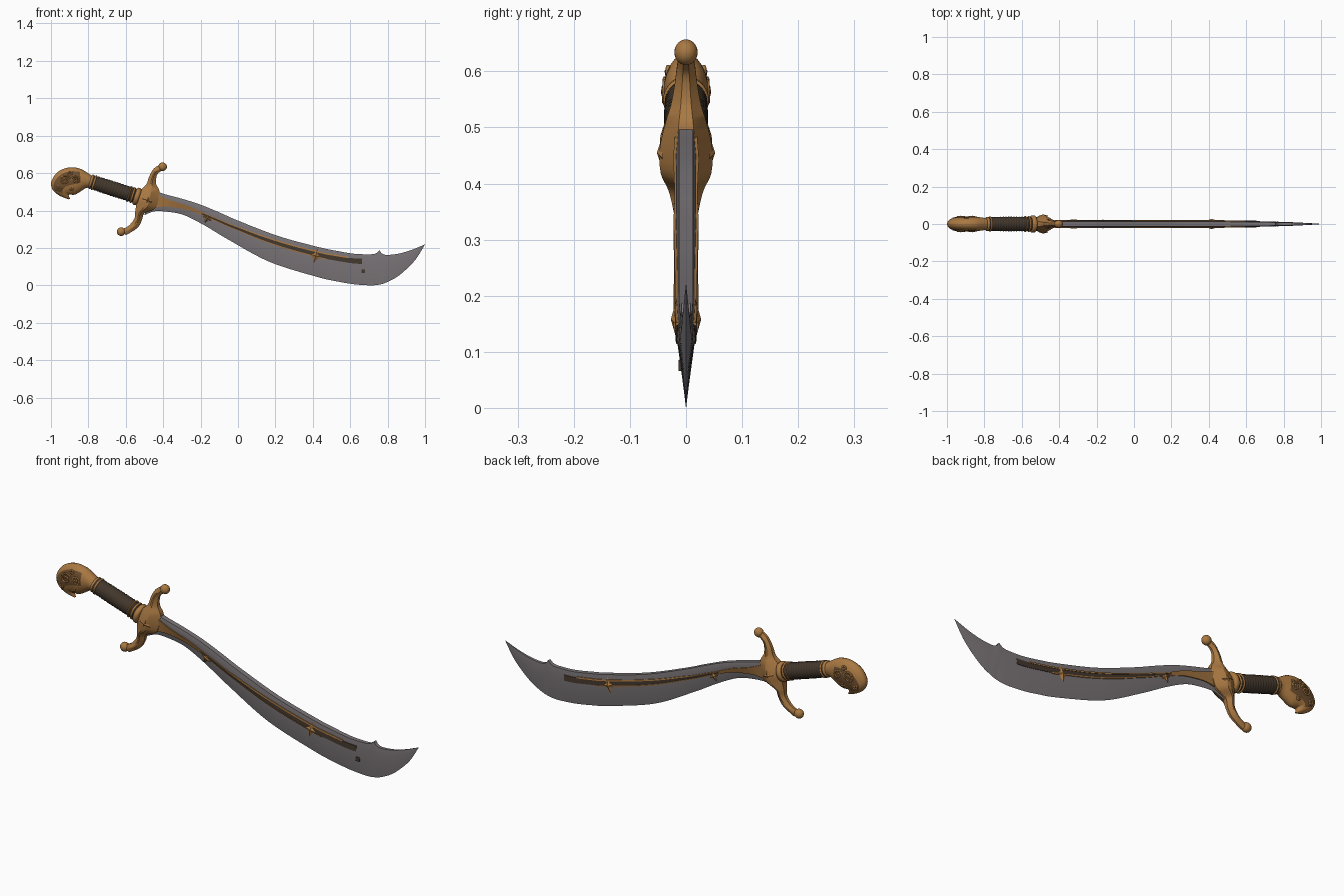
import bpy, bmesh, math
from mathutils import Vector

if "Cube" in bpy.data.objects:
    bpy.data.objects.remove(bpy.data.objects["Cube"])


def material(name, r, g, b):
    m = bpy.data.materials.new(name)
    m.diffuse_color = (r, g, b, 1)
    m.use_nodes = True
    m.node_tree.nodes["Principled BSDF"].inputs["Base Color"].default_value = m.diffuse_color
    return m


STEEL = material("grey steel", 0.20, 0.18, 0.19)
BRONZE = material("bronze", 0.40, 0.19, 0.055)
DARK_BRONZE = material("dark bronze", 0.15, 0.075, 0.028)
LEATHER = material("dark leather", 0.055, 0.038, 0.025)


def finish(bm, name, mats, angle=35):
    bmesh.ops.remove_doubles(bm, verts=bm.verts, dist=1e-5)
    bmesh.ops.recalc_face_normals(bm, faces=bm.faces)
    me = bpy.data.meshes.new(name)
    bm.to_mesh(me)
    bm.free()
    for m in mats:
        me.materials.append(m)
    ob = bpy.data.objects.new(name, me)
    bpy.context.collection.objects.link(ob)
    bpy.ops.object.select_all(action='DESELECT')
    ob.select_set(True)
    bpy.context.view_layer.objects.active = ob
    bpy.ops.object.shade_smooth_by_angle(angle=math.radians(angle))
    return ob


def smooth_rows(rows, n=4):
    # Catmull-Rom refinement of rows of numbers
    out = []
    for i in range(len(rows) - 1):
        p0, p1, p2, p3 = (rows[max(0, min(len(rows) - 1, i + k))] for k in (-1, 0, 1, 2))
        for j in range(n):
            t = j / n
            out.append([0.5 * (2 * b + (c - a) * t + (2 * a - 5 * b + 4 * c - d) * t * t
                        + (3 * b - a - 3 * c + d) * t ** 3) for a, b, c, d in zip(p0, p1, p2, p3)])
    return out + [list(rows[-1])]


def bridge(name, rings, mats, rule=None, angle=35):
    bm = bmesh.new()
    vs = [[bm.verts.new(p) for p in ring] for ring in rings]
    n = len(vs[0])
    for i in range(len(vs) - 1):
        for j in range(n):
            k = (j + 1) % n
            f = bm.faces.new((vs[i][j], vs[i][k], vs[i + 1][k], vs[i + 1][j]))
            if rule:
                f.material_index = rule(i / len(vs), j / n)
    bm.faces.new(vs[0])
    bm.faces.new(vs[-1])
    return finish(bm, name, mats, angle)


def section(row, profile):
    # row: first edge x z, second edge x z, half thickness
    ux, uz, lx, lz, w = row
    return [(ux + (lx - ux) * f, w * y, uz + (lz - uz) * f) for f, y in profile]


OVAL = [(0.5 - 0.5 * math.cos(a), math.sin(a)) for a in (2 * math.pi * k / 24 for k in range(24))]

# Blade: back edge and cutting edge pairs, split at the back spike
body = [(-.47, .515, -.50, .375, .018), (-.40, .49, -.445, .396, .018), (-.30, .463, -.365, .392, .018),
        (-.205, .433, -.285, .374, .018), (-.10, .39, -.178, .32, .018), (.01, .342, -.044, .24, .018),
        (.22, .262, .17, .125, .018), (.437, .203, .42, .046, .018), (.53, .184, .53, .021, .017),
        (.62, .169, .62, .006, .016), (.70, .166, .70, 0, .014), (.735, .170, .735, .001, .013),
        (.757, .187, .765, .006, .012)]
point = [body[-1], (.768, .172, .785, .012, .012), (.79, .163, .81, .023, .011), (.83, .165, .845, .042, .01),
         (.87, .172, .89, .077, .008), (.93, .19, .95, .139, .005), (1.0, .219, 1.0, .219, .0005)]
blade_rows = smooth_rows(body, 6) + smooth_rows(point, 5)[1:]
bridge("blade", [section(r, [(0, .7), (.3, 1), (1, .01), (1, -.01), (.3, -1), (0, -.7)])
                 for r in blade_rows], [STEEL])


# Inlaid strips following the blade
def interp(knots, x):
    for (a, p), (b, q) in zip(knots, knots[1:]):
        if x <= b:
            return p + (q - p) * max(0, (x - a) / (b - a))
    return knots[-1][1]


def half(w, f):
    return w * (.7 + f if f < .3 else (1 - f) / .7)


def strip(name, x0, x1, fa, fb, lift, mat):
    for side, label in ((-1, "front"), (1, "back")):
        rings = []
        for ux, uz, lx, lz, w in blade_rows:
            x = ux + .3 * (lx - ux)
            if x0 <= x <= x1:
                ring = []
                for f, h in ((fa(x), -.003), (fa(x), lift), (fb(x), lift), (fb(x), -.003)):
                    ring.append((ux + (lx - ux) * f, side * (half(w, f) + h), uz + (lz - uz) * f))
                rings.append(ring)
        bridge(f"{name}_{label}", rings, [mat])


def mid(x):
    return interp([(-.20, .48), (-.15, .47), (.01, .34), (.2, .26), (.45, .25), (.68, .23)], x)


def hw(x):
    return interp([(-.20, .05), (.1, .07), (.68, .085)], x)


strip("langet", -.47, -.17, lambda x: interp([(-.45, .1), (-.36, .27), (-.18, .40)], x),
      lambda x: interp([(-.45, .85), (-.36, .68), (-.18, .56)], x), .005, BRONZE)
strip("fuller_inlay", -.20, .665, lambda x: mid(x) - hw(x), lambda x: mid(x) + hw(x), .0025, LEATHER)
strip("upper_border", -.20, .60, lambda x: mid(x) - hw(x) - .03, lambda x: mid(x) - hw(x) + .015, .0045, BRONZE)
strip("lower_border", -.20, .48, lambda x: mid(x) + hw(x) - .01, lambda x: mid(x) + hw(x) + .025, .0045, BRONZE)


# Star ornaments, raised on both sides
def star(name, x, z, radius, y0, y1, turn, mat, n=8):
    for side, label in ((-1, "front"), (1, "back")):
        bm = bmesh.new()
        tip = bm.verts.new((x, side * y1, z))
        rim = []
        for k in range(n):
            a = turn + 2 * math.pi * k / n
            r = radius if k % 2 == 0 else radius * .45
            rim.append(bm.verts.new((x + r * math.cos(a), side * y0, z + r * math.sin(a))))
        for k in range(n):
            bm.faces.new((tip, rim[k], rim[(k + 1) % n]))
        bm.faces.new(rim)
        finish(bm, f"{name}_{label}", [mat], 10)


star("inner_star", -.165, .358, .026, .014, .024, -.5, BRONZE)
star("outer_star", .415, .158, .040, .016, .027, -.25, BRONZE)

# Small dark mark on the front of the blade
bm = bmesh.new()
bmesh.ops.create_cube(bm, size=1)
for v in bm.verts:
    v.co = Vector((.67 + v.co.x * .02, -.0105 + v.co.y * .006, .076 + v.co.z * .02))
finish(bm, "blade_mark", [LEATHER])

# Guard: S-shaped with a faceted centre
guard = [(-.425, .642, -.405, .615, .012), (-.452, .622, -.428, .598, .016), (-.475, .582, -.437, .575, .020),
         (-.49, .54, -.437, .54, .027), (-.52, .51, -.42, .505, .037), (-.545, .47, -.425, .455, .047),
         (-.545, .43, -.445, .41, .045), (-.55, .39, -.50, .385, .031), (-.555, .355, -.515, .345, .022),
         (-.585, .318, -.54, .305, .017), (-.622, .30, -.60, .268, .012)]
facets = [(0, .4), (.42, 1), (.58, 1), (1, .35)]
bridge("guard", [section(r, facets + [(f, -y) for f, y in reversed(facets)])
                 for r in smooth_rows(guard)], [BRONZE], None, 30)
star("guard_boss", -.485, .455, .032, .042, .052, math.radians(-18), BRONZE)
for label, x, z in (("upper", -.403, .634), ("lower", -.625, .287)):
    bm = bmesh.new()
    bmesh.ops.create_uvsphere(bm, u_segments=24, v_segments=14, radius=.023)
    for v in bm.verts:
        v.co = Vector((x + v.co.x, v.co.y * .9, z + v.co.z))
    finish(bm, f"guard_ball_{label}", [BRONZE], 60)

# Grip and collars along one slanted axis
A, B = Vector((-.785, 0, .554)), Vector((-.53, 0, .472))
AXIS = (B - A).normalized()
UP = Vector((-AXIS.z, 0, AXIS.x))


def turned(name, stations, mat, angle=35):
    rings = []
    for t, r in stations:
        c = A.lerp(B, t)
        rings.append([c + UP * r * math.cos(a) + Vector((0, r * .97 * math.sin(a), 0))
                      for a in (2 * math.pi * k / 28 for k in range(28))])
    bridge(name, rings, [mat], None, angle)


turned("grip", [(k / 72, .037 + .002 * math.sin(math.pi * k / 72) + (.0015 if k % 4 < 2 else -.0005))
                for k in range(73)], LEATHER)
for i, (t, r, w) in enumerate(((.0, .036, .03), (.06, .039, .022), (.80, .041, .018), (.87, .041, .022), (.96, .045, .05))):
    turned(f"collar_{i + 1}", [(t + w * s, r + h) for s, h in
                               ((-1, -.006), (-.8, 0), (-.3, .003), (.3, .003), (.8, 0), (1, -.006))], BRONZE, 50)

# Pommel: hooked bird-head shape with a recessed-looking dark field
pommel = [(-.775, .582, -.785, .520, .032), (-.81, .605, -.81, .521, .034), (-.845, .624, -.84, .503, .039),
          (-.89, .631, -.865, .488, .041), (-.935, .622, -.88, .484, .040), (-.975, .595, -.893, .485, .038),
          (-.999, .55, -.903, .486, .034), (-.99, .51, -.905, .481, .027), (-.955, .48, -.902, .472, .017),
          (-.905, .460, -.897, .463, .004)]


def field(s, f):
    f = f if f < .5 else 1 - f
    return 1 if .2 < s < .75 and .14 < f < .33 else 0


bridge("pommel", [section(r, OVAL) for r in smooth_rows(pommel, 5)], [BRONZE, DARK_BRONZE], field, 50)


# Scrollwork on the pommel
def scroll(name, x, z, radius, y, start, turns):
    for side, label in ((-1, "front"), (1, "back")):
        cu = bpy.data.curves.new(f"{name}_{label}", 'CURVE')
        cu.dimensions = '3D'
        cu.bevel_depth = .0042
        cu.bevel_resolution = 1
        n = 26
        sp = cu.splines.new('POLY')
        sp.points.add(n - 1)
        for k in range(n):
            t = k / (n - 1)
            a = start + turns * 2 * math.pi * t
            r = radius * (1 - .85 * t)
            sp.points[k].co = (x + r * math.cos(a), side * (y - .004 * r / radius), z + r * math.sin(a), 1)
        cu.materials.append(BRONZE)
        bpy.context.collection.objects.link(bpy.data.objects.new(f"{name}_{label}", cu))


scroll("large_scroll", -.925, .562, .029, .041, 0, 1.6)
scroll("neck_scroll", -.867, .563, .023, .041, math.pi, -1.5)
scroll("beak_scroll", -.953, .520, .017, .034, 1, 1.4)
scroll("crown_scroll", -.895, .598, .013, .035, 4, -1.3)
scroll("throat_scroll", -.887, .518, .013, .034, 2, 1.3)
